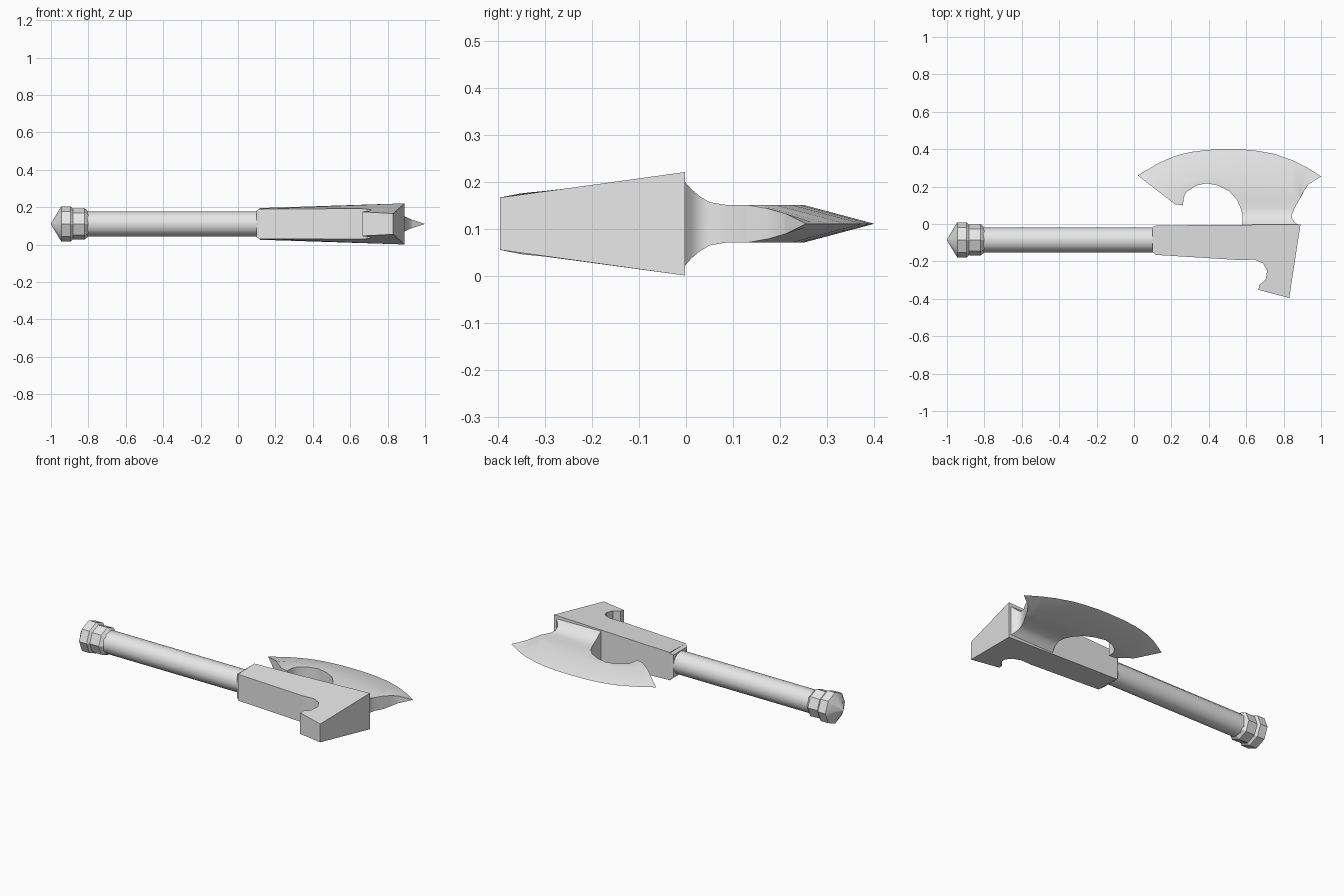
import bpy, math

if "Cube" in bpy.data.objects:
    bpy.data.objects.remove(bpy.data.objects["Cube"])

ZC = 0.111           # mid plane of the axe
AXIS_Y = -0.085      # handle axis

steel = bpy.data.materials.new("light_grey")
steel.diffuse_color = (0.8, 0.8, 0.8, 1)
steel.use_nodes = True
steel.node_tree.nodes["Principled BSDF"].inputs["Base Color"].default_value = steel.diffuse_color


def make(name, verts, faces, angle=None):
    me = bpy.data.meshes.new(name)
    me.from_pydata(verts, [], faces)
    me.materials.append(steel)
    ob = bpy.data.objects.new(name, me)
    bpy.context.collection.objects.link(ob)
    bpy.ops.object.select_all(action='DESELECT')
    ob.select_set(True)
    bpy.context.view_layer.objects.active = ob
    bpy.ops.object.mode_set(mode='EDIT')
    bpy.ops.mesh.select_all(action='SELECT')
    bpy.ops.mesh.remove_doubles(threshold=0.0005)
    bpy.ops.mesh.normals_make_consistent(inside=False)
    bpy.ops.object.mode_set(mode='OBJECT')
    if angle:
        bpy.ops.object.shade_smooth_by_angle(angle=math.radians(angle))
    return ob


def loft(name, rings, angle=None):
    """Skin closed rings of equal length and cap both ends."""
    n = len(rings[0])
    verts = [v for r in rings for v in r]
    faces = [(i * n + j, i * n + (j + 1) % n, (i + 1) * n + (j + 1) % n, (i + 1) * n + j)
             for i in range(len(rings) - 1) for j in range(n)]
    faces += [tuple(range(n)), tuple(range(len(verts) - n, len(verts)))]
    return make(name, verts, faces, angle)


def lathe(name, profile, sides, angle):
    rings = [[(x, AXIS_Y + r * math.cos(2 * math.pi * k / sides),
               ZC + r * math.sin(2 * math.pi * k / sides)) for k in range(sides)]
             for x, r in profile]
    return loft(name, rings, angle)


# Handle shaft and faceted pommel
lathe("handle", [(-0.83, 0.067), (0.2, 0.067)], 12, 40)
lathe("pommel", [(-1.0, 0.002), (-0.945, 0.094), (-0.895, 0.094), (-0.882, 0.082),
                 (-0.82, 0.084), (-0.8, 0.066)], 8, 30)

# Head block with hooked hammer claw, tapering in thickness
outline = [(0.115, -0.008), (0.89, -0.002), (0.83, -0.395), (0.665, -0.352),
           (0.67, -0.325), (0.703, -0.30), (0.712, -0.25), (0.69, -0.21),
           (0.645, -0.19), (0.57, -0.193), (0.115, -0.165)]


def head_half(x, y):
    u = (x - 0.12) / 0.71
    return 0.085 + 0.0232 * u + (0.03 + 0.103 * u) * y


loft("head_block", [[(x, y, ZC + s * head_half(x, y)) for x, y in outline] for s in (-1, 1)])

# Chamfered collar where the head meets the handle
loft("head_collar", [[(x, AXIS_Y + a * hy, ZC + b * hz) for a, b in ((-1, -1), (1, -1), (1, 1), (-1, 1))]
                     for x, hy, hz in ((0.098, 0.066, 0.07), (0.116, 0.077, 0.081))])

# Flared neck between head and blade: y, left x, right x, half thickness
neck = [(-0.01, 0.575, 0.885, 0.098), (0.012, 0.58, 0.856, 0.073), (0.03, 0.58, 0.846, 0.058),
        (0.05, 0.58, 0.845, 0.046), (0.085, 0.57, 0.858, 0.040), (0.131, 0.55, 0.885, 0.040)]
loft("blade_neck", [[(x0, y, ZC - h), (x1, y, ZC - h), (x1, y, ZC + h), (x0, y, ZC + h)]
                    for y, x0, x1, h in neck], 35)

# Blade: pairs of cutting edge point and inner outline point
columns = [((0.02, 0.26), (0.22, 0.105)), ((0.13, 0.325), (0.262, 0.10)),
           ((0.21, 0.36), (0.265, 0.14)), ((0.26, 0.375), (0.28, 0.17)),
           ((0.31, 0.386), (0.33, 0.205)), ((0.39, 0.396), (0.39, 0.218)),
           ((0.45, 0.399), (0.45, 0.205)), ((0.52, 0.40), (0.51, 0.175)),
           ((0.58, 0.399), (0.55, 0.13)), ((0.66, 0.391), (0.65, 0.13)),
           ((0.75, 0.375), (0.75, 0.13)), ((0.85, 0.34), (0.84, 0.13)),
           ((0.92, 0.305), (0.885, 0.13)), ((0.965, 0.277), (0.905, 0.17)),
           ((1.0, 0.255), (0.93, 0.21))]
rings = []
for (ox, oy), (ix, iy) in columns:
    length = math.hypot(ix - ox, iy - oy)
    t = min(0.98, 0.15 / length)
    mx, my = ox + (ix - ox) * t, oy + (iy - oy) * t
    h = 0.04 * min(1, length / 0.15)
    rings.append([(ox, oy, ZC), (mx, my, ZC + h), (ix, iy, ZC + h),
                  (ix, iy, ZC - h), (mx, my, ZC - h)])
loft("axe_blade", rings, 30)
